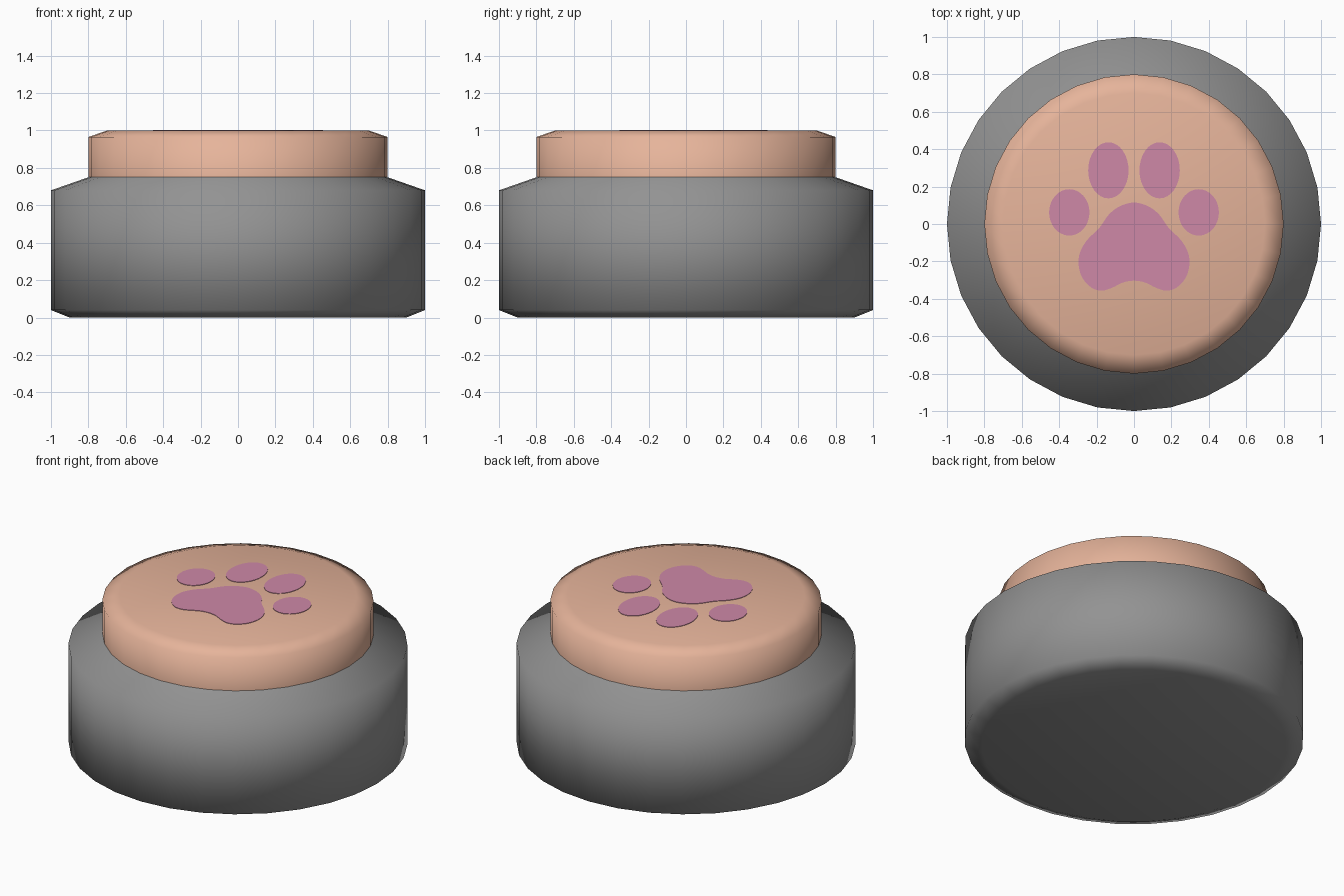
import bpy, bmesh, math
from mathutils import Vector

if "Cube" in bpy.data.objects:
    bpy.data.objects.remove(bpy.data.objects["Cube"])

SIDES = 32


def material(name, rgb):
    m = bpy.data.materials.new(name)
    m.diffuse_color = (*rgb, 1.0)
    m.use_nodes = True
    m.node_tree.nodes["Principled BSDF"].inputs["Base Color"].default_value = m.diffuse_color
    return m


def finish(bm, name, mat, angle):
    bmesh.ops.recalc_face_normals(bm, faces=bm.faces)
    me = bpy.data.meshes.new(name)
    bm.to_mesh(me)
    bm.free()
    me.materials.append(mat)
    for p in me.polygons:
        p.use_smooth = True
    me.set_sharp_from_angle(angle=math.radians(angle))
    ob = bpy.data.objects.new(name, me)
    bpy.context.collection.objects.link(ob)
    return ob


def lathe(name, profile, mat):
    """Revolve (radius, z) points around z and cap both ends."""
    bm = bmesh.new()
    rings = [[bm.verts.new((r * math.cos(2 * math.pi * i / SIDES),
                            r * math.sin(2 * math.pi * i / SIDES), z))
              for i in range(SIDES)] for r, z in profile]
    for a, b in zip(rings, rings[1:]):
        for i in range(SIDES):
            j = (i + 1) % SIDES
            bm.faces.new((a[i], a[j], b[j], b[i]))
    bm.faces.new(rings[0])
    bm.faces.new(rings[-1])
    return finish(bm, name, mat, 80)


def plate(name, outline, mat, z0=0.998, z1=1.003):
    """Thin flat plate from a closed 2D outline."""
    bm = bmesh.new()
    face = bm.faces.new([bm.verts.new((x, y, z0)) for x, y in outline])
    top = bmesh.ops.extrude_face_region(bm, geom=[face])["geom"]
    bmesh.ops.translate(bm, vec=(0, 0, z1 - z0),
                        verts=[v for v in top if isinstance(v, bmesh.types.BMVert)])
    return finish(bm, name, mat, 30)


def smooth_loop(pts, steps=4):
    """Closed Catmull-Rom curve through the points."""
    pts = [Vector(p) for p in pts]
    n, out = len(pts), []
    for i in range(n):
        a, b, c, d = (pts[(i + k) % n] for k in (-1, 0, 1, 2))
        for s in range(steps):
            t = s / steps
            out.append(0.5 * (2 * b + (c - a) * t + (2 * a - 5 * b + 4 * c - d) * t * t
                              + (3 * b - a - 3 * c + d) * t ** 3))
    return out


def ellipse(cx, cy, rx, ry, n=32):
    return [(cx + rx * math.cos(2 * math.pi * i / n),
             cy + ry * math.sin(2 * math.pi * i / n)) for i in range(n)]


grey = material("base grey", (0.29, 0.29, 0.29))
peach = material("button peach", (0.79, 0.455, 0.325))
pink = material("paw pink", (0.62, 0.25, 0.39))

# Housing, with a short neck hidden inside the push cap
lathe("base", [(0.9, 0), (1, 0.04), (1, 0.68), (0.8, 0.75), (0.78, 0.82)], grey)

# Push cap with a bevelled rim
lathe("push_cap", [(0.8, 0.72), (0.8, 0.965), (0.7, 1.0)], peach)

# Paw print: main pad, mirrored from its right half
half = [(0, 0.115), (0.075, 0.095), (0.135, 0.05), (0.185, -0.02), (0.25, -0.085),
        (0.288, -0.15), (0.296, -0.22), (0.275, -0.29), (0.225, -0.342),
        (0.17, -0.356), (0.115, -0.34), (0.06, -0.313), (0, -0.303)]
plate("paw_pad", smooth_loop(half + [(-x, y) for x, y in half[-2:0:-1]]), pink)

# Paw print: four toes
for side, label in ((-1, "left"), (1, "right")):
    plate(f"inner_toe_{label}", ellipse(side * 0.137, 0.287, 0.108, 0.15), pink)
    plate(f"outer_toe_{label}", ellipse(side * 0.346, 0.062, 0.108, 0.124), pink)
